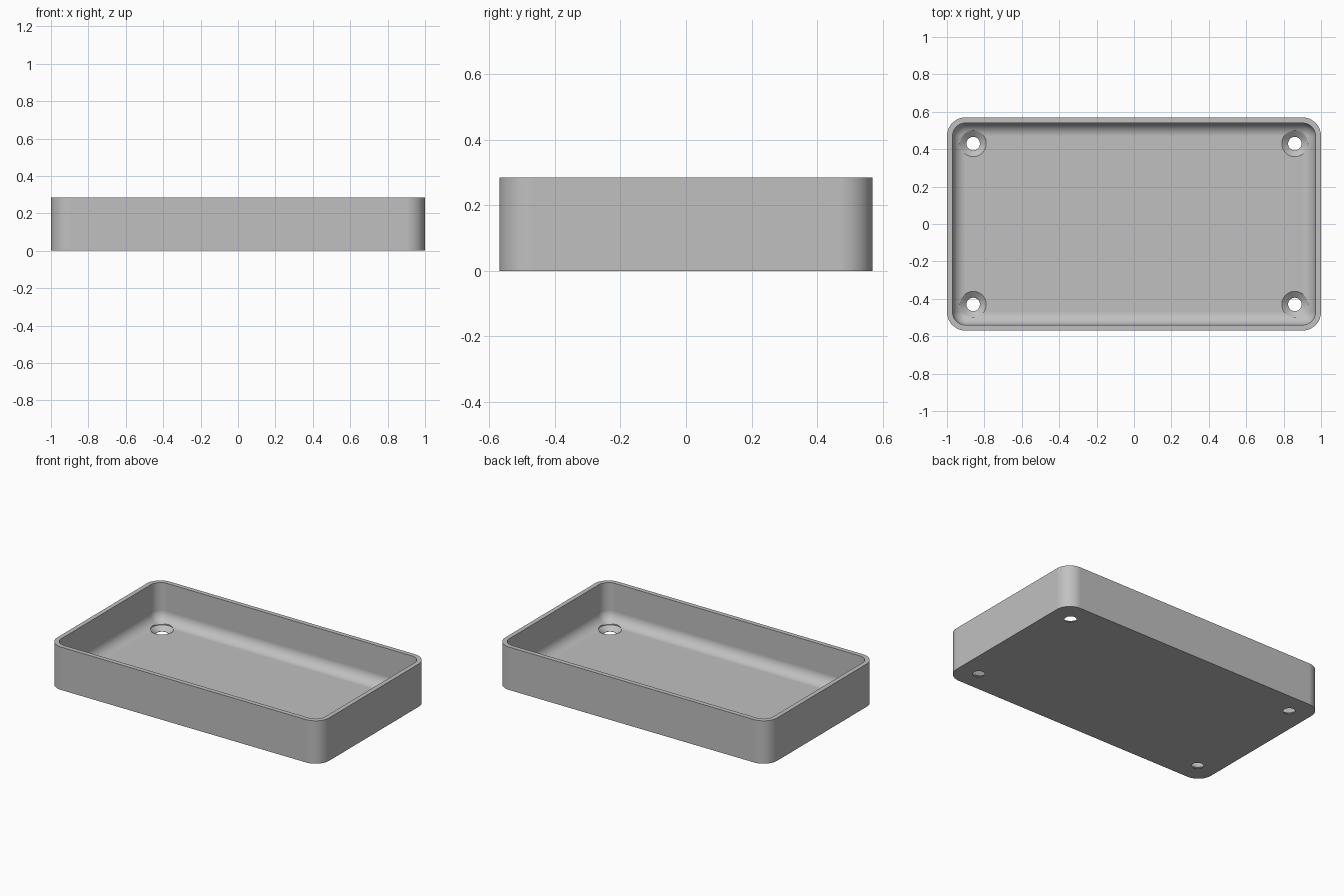
import bpy, bmesh
from math import sin, cos, pi, radians

if "Cube" in bpy.data.objects:
    bpy.data.objects.remove(bpy.data.objects["Cube"])

HALF_X, HALF_Y, HEIGHT = 1.0, 0.57, 0.285
CORNER, WALL, FLOOR = 0.10, 0.03, 0.03
FILLET = CORNER - WALL
HOLE_X, HOLE_Y, HOLE_R, SINK_R = 0.86, 0.43, 0.036, 0.07

grey = bpy.data.materials.new("plain grey")
grey.use_nodes = True
colour = (0.53, 0.53, 0.53, 1)
grey.diffuse_color = colour
grey.node_tree.nodes["Principled BSDF"].inputs["Base Color"].default_value = colour


def rounded_ring(bm, inset, z, steps=12):
    """Rounded rectangle of vertices, moved inwards by inset."""
    r = CORNER - inset
    ring = []
    for k, (sx, sy) in enumerate([(1, 1), (-1, 1), (-1, -1), (1, -1)]):
        for i in range(steps + 1):
            a = pi / 2 * (k + i / steps)
            ring.append(bm.verts.new((sx * (HALF_X - CORNER) + r * cos(a),
                                      sy * (HALF_Y - CORNER) + r * sin(a), z)))
    return ring


def circle_ring(bm, x, y, r, z, n=48):
    return [bm.verts.new((x + r * cos(2 * pi * i / n), y + r * sin(2 * pi * i / n), z))
            for i in range(n)]


def skin(bm, rings):
    """Bridge the rings in order and cap both ends."""
    for a, b in zip(rings, rings[1:]):
        for i in range(len(a)):
            j = (i + 1) % len(a)
            bm.faces.new((a[i], a[j], b[j], b[i]))
    bm.faces.new(rings[0][::-1])
    bm.faces.new(rings[-1])


def finish(bm, name):
    bmesh.ops.remove_doubles(bm, verts=bm.verts, dist=1e-5)
    bmesh.ops.recalc_face_normals(bm, faces=bm.faces)
    mesh = bpy.data.meshes.new(name)
    bm.to_mesh(mesh)
    bm.free()
    mesh.materials.append(grey)
    obj = bpy.data.objects.new(name, mesh)
    bpy.context.collection.objects.link(obj)
    return obj


# Tray: outer wall, rim, inner wall, then the fillet down to the floor
bm = bmesh.new()
rings = [rounded_ring(bm, 0, 0), rounded_ring(bm, 0, HEIGHT), rounded_ring(bm, WALL, HEIGHT)]
for i in range(13):
    a = pi / 2 * i / 12
    rings.append(rounded_ring(bm, WALL + FILLET * (1 - cos(a)),
                              FLOOR + FILLET * (1 - sin(a))))
skin(bm, rings)
tray = finish(bm, "tray")

# Countersunk screw holes in the four corners
bm = bmesh.new()
for sx in (-1, 1):
    for sy in (-1, 1):
        profile = [(HOLE_R, -0.05), (HOLE_R, 0.002), (SINK_R, FLOOR - 0.001), (SINK_R, 0.09)]
        skin(bm, [circle_ring(bm, sx * HOLE_X, sy * HOLE_Y, r, z) for r, z in profile])
cutter = finish(bm, "screw_hole_cutter")
cutter.hide_render = True

bpy.ops.object.select_all(action="DESELECT")
bpy.context.view_layer.objects.active = tray
tray.select_set(True)
cut = tray.modifiers.new("screw holes", "BOOLEAN")
cut.operation = "DIFFERENCE"
cut.solver = "EXACT"
cut.object = cutter
bpy.ops.object.modifier_apply(modifier=cut.name)
bpy.data.objects.remove(cutter)

# Smooth curves with crisp edges and flat large faces
bpy.ops.object.shade_smooth_by_angle(angle=radians(30))
weighted = tray.modifiers.new("flat large faces", "WEIGHTED_NORMAL")
weighted.keep_sharp = True
